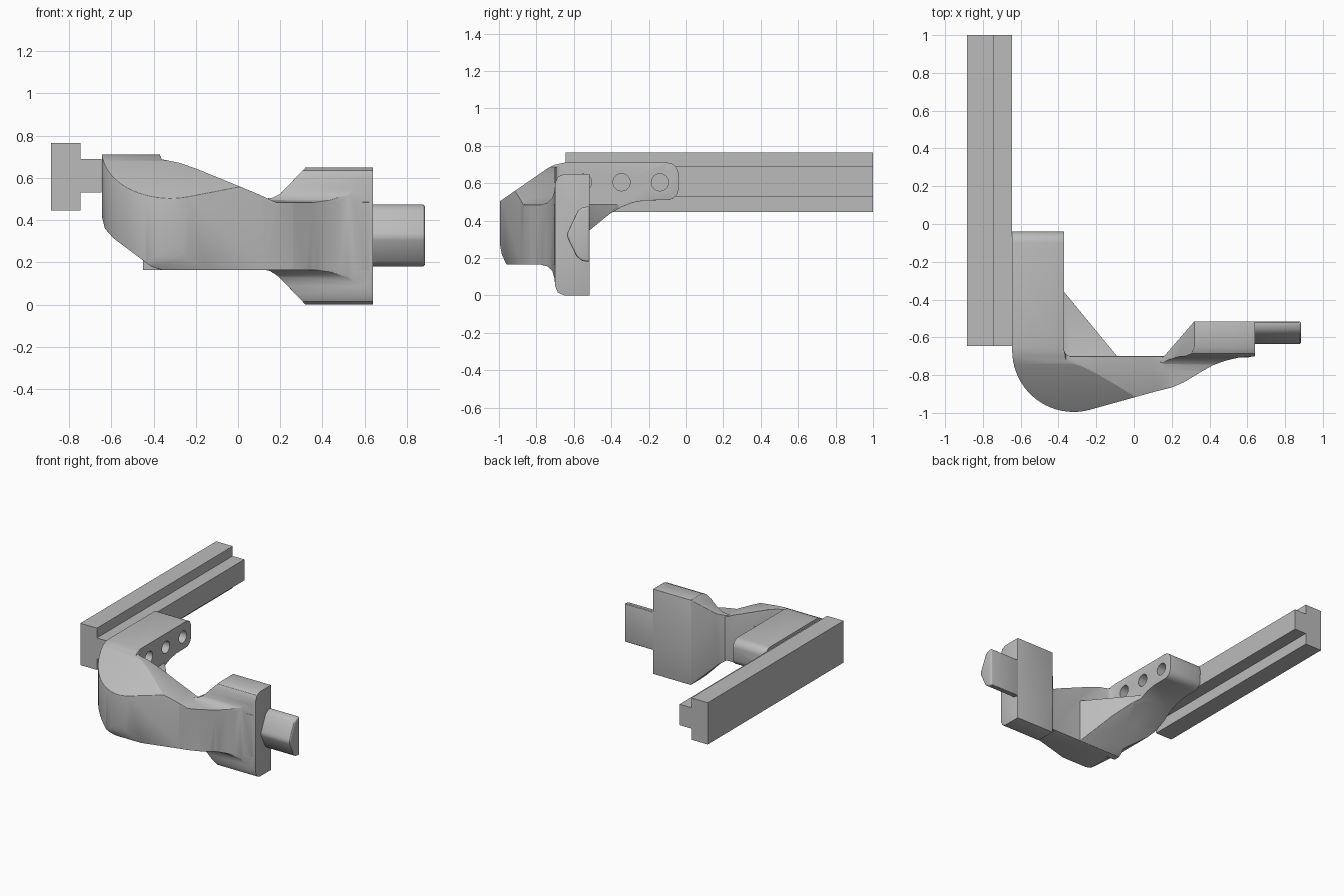
import bpy, bmesh, math
from mathutils import Vector

cube = bpy.data.objects.get("Cube")
if cube:
    bpy.data.objects.remove(cube, do_unlink=True)

grey = bpy.data.materials.new("plain grey")
grey.use_nodes = True
COLOUR = (0.5, 0.5, 0.5, 1)
grey.diffuse_color = COLOUR
grey.node_tree.nodes["Principled BSDF"].inputs["Base Color"].default_value = COLOUR


def prism(name, outline, axis, lo=-2, hi=2):
    """Extrude a 2D outline along an axis; outline is (y,z), (x,z) or (x,y)."""
    bm = bmesh.new()

    def place(p, d):
        c = list(p)
        c.insert(axis, d)
        return bm.verts.new(c)
    face = bm.faces.new([place(p, lo) for p in outline])
    moved = bmesh.ops.extrude_face_region(bm, geom=[face])["geom"]
    shift = Vector((0, 0, 0))
    shift[axis] = hi - lo
    bmesh.ops.translate(bm, vec=shift, verts=[v for v in moved if isinstance(v, bmesh.types.BMVert)])
    bmesh.ops.recalc_face_normals(bm, faces=bm.faces)
    mesh = bpy.data.meshes.new(name)
    bm.to_mesh(mesh)
    bm.free()
    mesh.materials.append(grey)
    obj = bpy.data.objects.new(name, mesh)
    bpy.context.collection.objects.link(obj)
    return obj


def activate(obj):
    bpy.ops.object.select_all(action='DESELECT')
    obj.select_set(True)
    bpy.context.view_layer.objects.active = obj


def combine(obj, other, operation):
    activate(obj)
    mod = obj.modifiers.new("cut", 'BOOLEAN')
    mod.object, mod.operation, mod.solver = other, operation, 'EXACT'
    bpy.ops.object.modifier_apply(modifier=mod.name)
    bpy.data.objects.remove(other, do_unlink=True)


def finish(obj, width, segments=3):
    activate(obj)
    if width:
        mod = obj.modifiers.new("soft edges", 'BEVEL')
        mod.width, mod.segments = width, segments
        mod.limit_method, mod.angle_limit = 'ANGLE', math.radians(32)
        bpy.ops.object.modifier_apply(modifier=mod.name)
    bpy.ops.object.shade_smooth_by_angle(angle=math.radians(30))


def arc(cx, cy, r, start, end, n):
    steps = [math.radians(start + (end - start) * i / n) for i in range(n + 1)]
    return [(cx + r * math.cos(a), cy + r * math.sin(a)) for a in steps]


# Outlines shared by the bracket parts
front_curve = arc(-0.32, -0.67, 0.325, 180, 285, 20) + [
    (0.12, -0.885), (0.2, -0.865), (0.26, -0.84), (0.31, -0.81), (0.36, -0.78),
    (0.42, -0.747), (0.48, -0.725), (0.55, -0.708), (0.64, -0.7)]
side_outline = (arc(-0.1, 0.65, 0.06, 0, 90, 6) + [(-0.65, 0.71), (-0.7, 0.7), (-0.74, 0.68),
                (-1.0, 0.5), (-1.0, 0.3), (-0.985, 0.22), (-0.96, 0.165), (-0.7, 0.165),
                (-0.52, 0.345), (-0.41, 0.435), (-0.35, 0.47), (-0.29, 0.495), (-0.22, 0.508)]
                + arc(-0.1, 0.57, 0.06, -90, -10, 5))
front_outline = [(-0.645, 0.71), (-0.37, 0.71), (-0.36, 0.688), (-0.28, 0.672), (-0.2, 0.645),
                 (0.08, 0.53), (0.18, 0.485), (0.64, 0.485), (0.64, 0.165), (-0.36, 0.165),
                 (-0.41, 0.18), (-0.59, 0.315), (-0.63, 0.36), (-0.645, 0.42)]

# Bent arm: plan, side and front outlines intersected
bracket = prism("bracket_body", front_curve[:-1] + [(0.62, -0.705), (0.62, -0.6), (0.3, -0.6),
                (0.16, -0.7), (-0.34, -0.7), (-0.36, -0.69), (-0.37, -0.67),
                (-0.37, -0.04), (-0.645, -0.04)], 2)
combine(bracket, prism("side_cut", side_outline, 0), 'INTERSECT')
combine(bracket, prism("front_cut", front_outline, 1), 'INTERSECT')

# Inner corner gusset
gusset = prism("gusset", [(-0.45, -0.36), (-0.37, -0.36), (-0.09, -0.7), (-0.09, -0.75), (-0.45, -0.75)], 2, 0, 0.49)
combine(gusset, prism("gusset_cut", side_outline, 0), 'INTERSECT')
combine(bracket, gusset, 'UNION')

# Flared end plate with coved front
flange = prism("flange", front_curve[20:] + [(0.64, -0.515), (0.32, -0.515), (0.16, -0.7)], 2)
combine(flange, prism("flange_side", [
    (-0.515, 0), (-0.65, 0), (-0.685, 0.015), (-0.7, 0.05), (-0.703, 0.09), (-0.715, 0.13), (-0.74, 0.155),
    (-0.78, 0.166), (-0.95, 0.166), (-0.95, 0.484), (-0.78, 0.484), (-0.74, 0.495), (-0.715, 0.52),
    (-0.703, 0.56), (-0.7, 0.6), (-0.685, 0.635), (-0.65, 0.65), (-0.515, 0.65)], 0), 'INTERSECT')
combine(flange, prism("flange_front", [
    (0.1, 0.17), (0.15, 0.16), (0.19, 0.135), (0.32, 0), (0.64, 0), (0.64, 0.65),
    (0.32, 0.65), (0.2, 0.525), (0.16, 0.505), (0.1, 0.5)], 1), 'INTERSECT')
combine(bracket, flange, 'UNION')
finish(bracket, 0.012)

# Row of bolt holes through the arm
for y in (-0.14, -0.345, -0.55):
    combine(bracket, prism("bolt_hole", arc(y, 0.605, 0.046, 0, 345, 23), 0, -0.7, -0.2), 'DIFFERENCE')
finish(bracket, 0)

# Wedge-shaped peg on the end plate
peg = prism("side_peg", [(-0.515, 0.178), (-0.555, 0.185), (-0.585, 0.208), (-0.632, 0.305), (-0.636, 0.322),
            (-0.632, 0.34), (-0.58, 0.45), (-0.555, 0.47), (-0.515, 0.477)], 0, 0.62, 0.885)
finish(peg, 0.012)

# Stepped rail
rail = prism("rail", [(-0.885, 0.445), (-0.745, 0.445), (-0.745, 0.53), (-0.646, 0.53),
             (-0.646, 0.69), (-0.745, 0.69), (-0.745, 0.765), (-0.885, 0.765)], 1, -0.645, 1)
finish(rail, 0)
